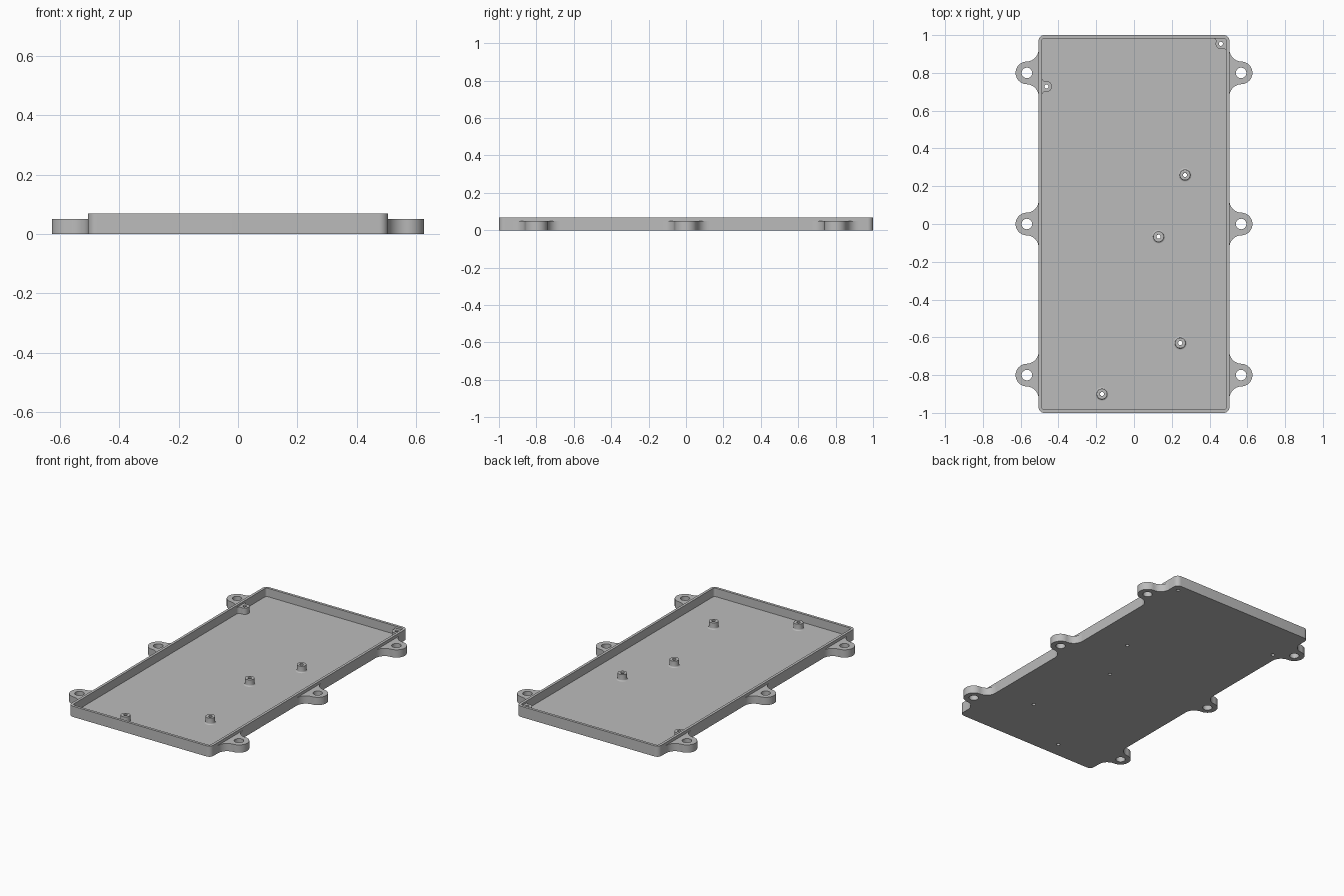
import bpy, bmesh
from math import sin, cos, pi, atan2, sqrt, radians

cube = bpy.data.objects.get("Cube")
if cube:
    bpy.data.objects.remove(cube, do_unlink=True)

HX, HY, H = 0.505, 1.0, 0.069      # tray half width, half length, height
WALL, FLOOR = 0.017, 0.015
BOSS_TOP, BOSS_R, BORE = 0.056, 0.028, 0.011

grey = bpy.data.materials.new("mid grey")
grey.use_nodes = True
grey.diffuse_color = (0.5, 0.5, 0.5, 1)
grey.node_tree.nodes["Principled BSDF"].inputs["Base Color"].default_value = (0.5, 0.5, 0.5, 1)


def make(name, bm):
    bmesh.ops.recalc_face_normals(bm, faces=bm.faces)
    mesh = bpy.data.meshes.new(name)
    bm.to_mesh(mesh)
    bm.free()
    mesh.materials.append(grey)
    ob = bpy.data.objects.new(name, mesh)
    bpy.context.collection.objects.link(ob)
    return ob


def arc(cx, cy, r, a0, a1, n):
    return [(cx + r * cos(a0 + (a1 - a0) * i / n), cy + r * sin(a0 + (a1 - a0) * i / n))
            for i in range(n + 1)]


def prism(name, pts, z0, z1):
    bm = bmesh.new()
    base = bm.faces.new([bm.verts.new((x, y, z0)) for x, y in pts])
    new = bmesh.ops.extrude_face_region(bm, geom=[base], use_keep_orig=True)["geom"]
    for v in new:
        if isinstance(v, bmesh.types.BMVert):
            v.co.z = z1
    return make(name, bm)


def rounded_rect(hx, hy, r):
    pts = []
    for k, (sx, sy) in enumerate([(1, 1), (-1, 1), (-1, -1), (1, -1)]):
        pts += arc(sx * (hx - r), sy * (hy - r), r, k * pi / 2, (k + 1) * pi / 2, 8)
    return pts


def lug_outline(c, R, r):
    """Round ear centred c from a wall, blended into it by fillets of radius r."""
    d = sqrt((r + R) ** 2 - (c - r) ** 2)
    a = atan2(d, r - c)
    upper = arc(r, d, r, pi, pi + a, 10)
    return upper + arc(c, 0, R, a, -a, 32)[1:-1] + [(u, -v) for u, v in reversed(upper)]


def drill(ob, holes, r):
    bm = bmesh.new()
    for x, y in holes:
        ends = [bm.faces.new([bm.verts.new((px, py, z)) for px, py in arc(x, y, r, 0, 2 * pi, 24)[:-1]])
                for z in (-0.1, 0.2)]
        bmesh.ops.bridge_loops(bm, edges=[e for f in ends for e in f.edges])
    cut(ob, make("drill_cutter", bm))


def cut(ob, cutter):
    cutter.hide_render = True
    mod = ob.modifiers.new("cut", 'BOOLEAN')
    mod.operation, mod.solver, mod.object = 'DIFFERENCE', 'EXACT', cutter
    bpy.context.view_layer.objects.active = ob
    bpy.ops.object.modifier_apply(modifier=mod.name)
    bpy.data.objects.remove(cutter, do_unlink=True)


def smooth(ob):
    bpy.ops.object.select_all(action='DESELECT')
    ob.select_set(True)
    bpy.context.view_layer.objects.active = ob
    bpy.ops.object.shade_smooth_by_angle(angle=radians(30))


free_bosses = [(0.27, 0.26), (0.13, -0.067), (0.245, -0.63), (-0.17, -0.9)]
side_boss, corner_boss = (-0.463, 0.728), (0.46, 0.954)
parts = []

# Open tray with rounded corners and drilled floor
tray = prism("tray", rounded_rect(HX, HY, 0.03), 0, H)
cut(tray, prism("cavity_cutter", rounded_rect(HX - WALL, HY - WALL, 0.014), FLOOR, 0.2))
drill(tray, free_bosses + [side_boss, corner_boss], BORE)
parts.append(tray)

# Mounting lugs along both long sides
outline = lug_outline(0.062, 0.06, 0.065)
for side, s in (("left", 1), ("right", -1)):
    for place, y in (("front", -0.8), ("middle", 0), ("back", 0.8)):
        lug = prism(f"mounting_lug_{side}_{place}",
                    [(s * (HX + u), y + v) for u, v in outline], 0, 0.05)
        drill(lug, [(s * (HX + 0.062), y)], 0.028)
        parts.append(lug)

# Free-standing bosses, turned with a flared foot
flare = 0.008
profile = [(BORE, FLOOR), (BORE, BOSS_TOP), (BOSS_R, BOSS_TOP)]
profile += arc(BOSS_R + flare, FLOOR + flare, flare, pi, 1.5 * pi, 5)
for i, (x, y) in enumerate(free_bosses):
    bm = bmesh.new()
    n = 32
    rings = [[bm.verts.new((x + r * cos(2 * pi * k / n), y + r * sin(2 * pi * k / n), z))
              for k in range(n)] for r, z in profile]
    for a, b in zip(rings, rings[1:]):
        for k in range(n):
            j = (k + 1) % n
            bm.faces.new((a[k], a[j], b[j], b[k]))
    parts.append(make(f"boss_{i + 1}", bm))

# Bosses merged into the walls
ix, iy = HX - WALL, HY - WALL
x, y = side_boss
ear = lug_outline(x + ix, BOSS_R, 0.02)
wall_boss = prism("side_wall_boss", [(-ix + u, y + v) for u, v in ear], FLOOR, BOSS_TOP)
drill(wall_boss, [side_boss], BORE)
x, y = corner_boss
ear = lug_outline(ix - x, BOSS_R, 0.015)
corner_a = prism("corner_boss_side", [(ix - u, y + v) for u, v in ear], FLOOR, BOSS_TOP)
ear = lug_outline(iy - y, BOSS_R, 0.015)
corner_b = prism("corner_boss_end", [(x + v, iy - u) for u, v in ear], FLOOR, BOSS_TOP)
for ob in (corner_a, corner_b):
    drill(ob, [corner_boss], BORE)
parts += [wall_boss, corner_a, corner_b]

for ob in parts:
    smooth(ob)
